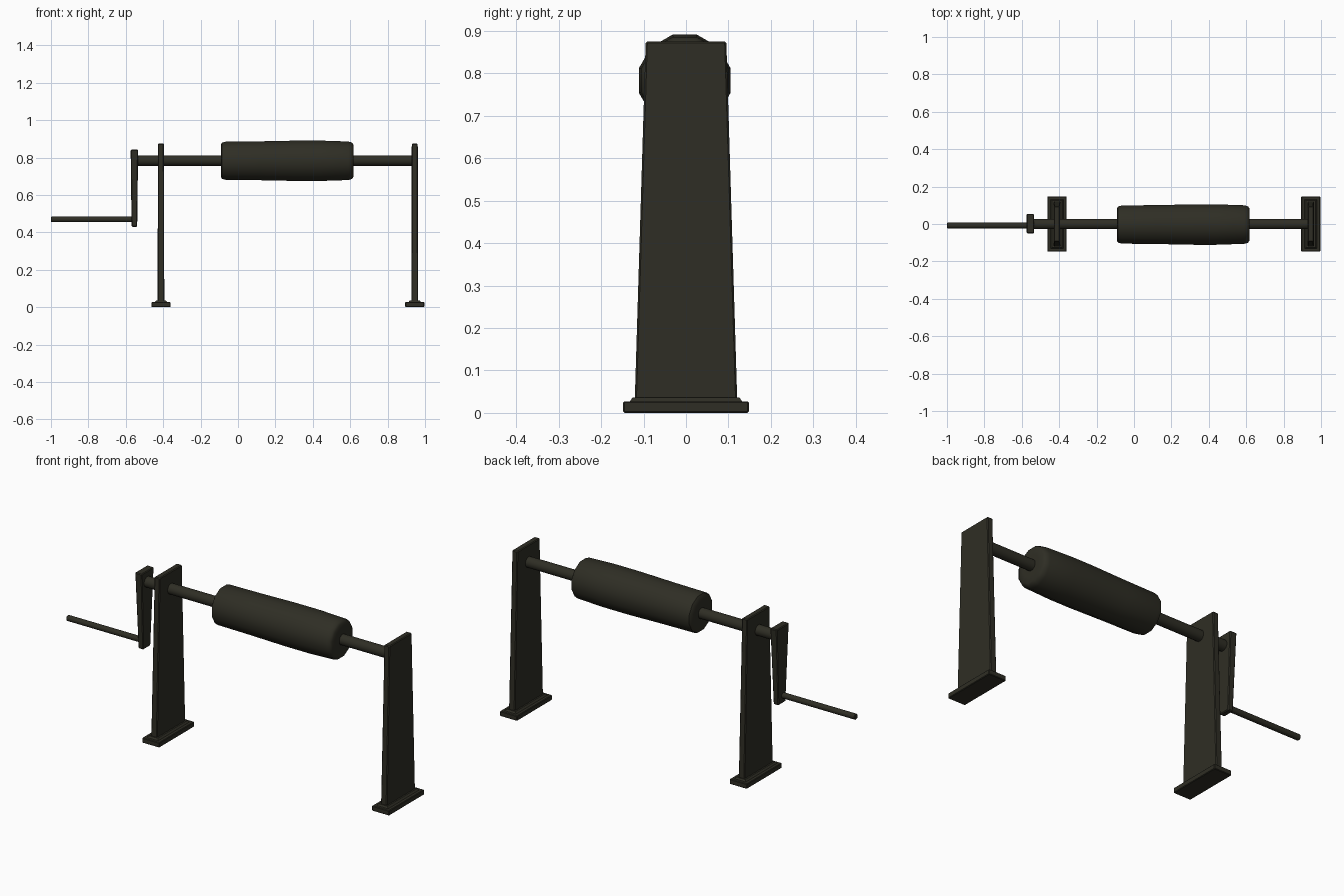
import bpy, bmesh, math
from mathutils import Vector

if "Cube" in bpy.data.objects:
    bpy.data.objects.remove(bpy.data.objects["Cube"])

mat = bpy.data.materials.new("dark olive metal")
mat.diffuse_color = (0.028, 0.027, 0.018, 1)
mat.use_nodes = True
mat.node_tree.nodes["Principled BSDF"].inputs["Base Color"].default_value = mat.diffuse_color


def finish(bm, name, bevel=0.0, smooth=False):
    if bevel:
        bmesh.ops.bevel(bm, geom=bm.edges[:], offset=bevel, segments=1,
                        affect='EDGES', profile=0.5)
    bmesh.ops.recalc_face_normals(bm, faces=bm.faces[:])
    me = bpy.data.meshes.new(name)
    bm.to_mesh(me)
    bm.free()
    me.materials.append(mat)
    ob = bpy.data.objects.new(name, me)
    bpy.context.collection.objects.link(ob)
    if smooth:
        bpy.ops.object.select_all(action='DESELECT')
        ob.select_set(True)
        bpy.context.view_layer.objects.active = ob
        bpy.ops.object.shade_smooth_by_angle(angle=math.radians(40))
    return ob


def tapered_box(name, x, y, z0, z1, low, high, bevel=0.0):
    """Box whose half sizes (x, y) go from low at z0 to high at z1."""
    bm = bmesh.new()
    bmesh.ops.create_cube(bm, size=2)
    for v in bm.verts:
        hx, hy = high if v.co.z > 0 else low
        v.co = Vector((x + v.co.x * hx, y + v.co.y * hy, z1 if v.co.z > 0 else z0))
    return finish(bm, name, bevel)


def lathe_x(name, profile, y, z, sides=12):
    """Closed solid turned about the x axis from (x, radius) points."""
    bm = bmesh.new()
    rings = []
    for x, r in profile:
        r /= math.cos(math.pi / sides)   # flats at top and bottom
        angles = [(i + 0.5) * 2 * math.pi / sides for i in range(sides)]
        rings.append([bm.verts.new((x, y + r * math.cos(a), z + r * math.sin(a)))
                      for a in angles])
    for a, b in zip(rings, rings[1:]):
        for i in range(sides):
            j = (i + 1) % sides
            bm.faces.new((a[i], a[j], b[j], b[i]))
    bm.faces.new(rings[0])
    bm.faces.new(rings[-1])
    return finish(bm, name, smooth=True)


# Two supports: base plate, raised collar and tapering post
for side, x in (("left", -0.412), ("right", 0.945)):
    tapered_box(side + "_base", x, 0, 0, 0.027, (0.051, 0.148), (0.051, 0.148), 0.003)
    tapered_box(side + "_collar", x, 0, 0.02, 0.036, (0.040, 0.137), (0.026, 0.126))
    tapered_box(side + "_post", x, 0, 0.02, 0.875, (0.018, 0.121), (0.016, 0.095), 0.004)

# Axle through both posts
lathe_x("axle", [(-0.545, 0.028), (0.945, 0.028)], 0, 0.784)

# Rounded, slightly bulging drum
lathe_x("drum", [(-0.092, 0.055), (-0.092, 0.086), (-0.085, 0.097), (-0.065, 0.102),
                 (0.12, 0.104), (0.32, 0.108), (0.44, 0.108), (0.59, 0.103),
                 (0.61, 0.097), (0.618, 0.085), (0.618, 0.055)], -0.003, 0.783)

# Crank arm, narrower toward the handle
tapered_box("crank_arm", -0.554, 0.002, 0.43, 0.842, (0.015, 0.031), (0.020, 0.052), 0.004)

# Handle
lathe_x("handle", [(-1.0, 0.012), (-0.997, 0.015), (-0.555, 0.015)], -0.008, 0.47)
